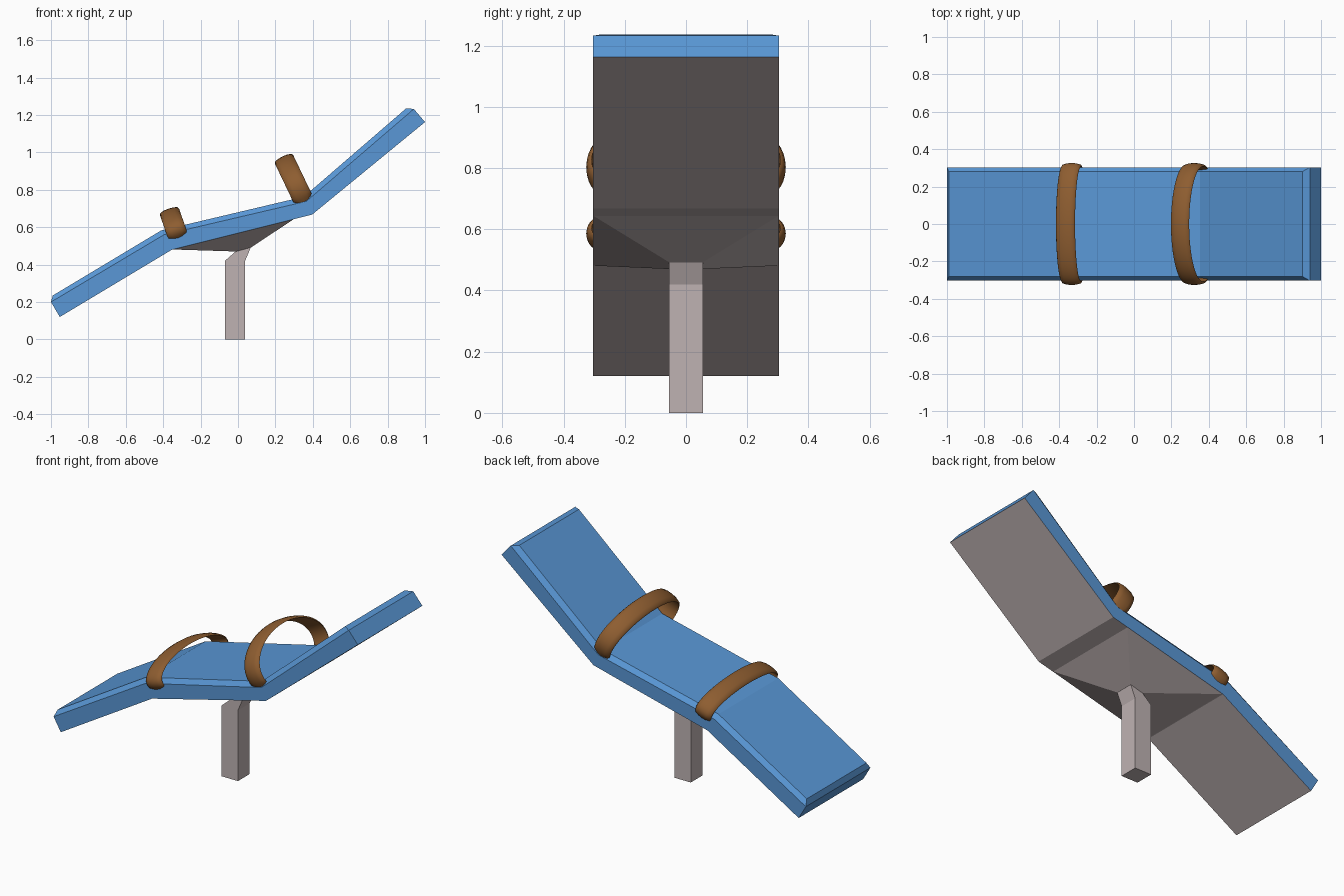
import bpy
import bmesh
from math import sin, cos, radians
from mathutils import Vector

if "Cube" in bpy.data.objects:
    bpy.data.objects.remove(bpy.data.objects["Cube"], do_unlink=True)


def material(name, rgb):
    mat = bpy.data.materials.new(name)
    mat.use_nodes = True
    mat.diffuse_color = (*rgb, 1)
    mat.node_tree.nodes["Principled BSDF"].inputs["Base Color"].default_value = (*rgb, 1)
    return mat


BLUE = material("blue padding", (0.10, 0.31, 0.67))
GREY = material("warm grey base", (0.52, 0.45, 0.45))
BROWN = material("brown leather", (0.27, 0.11, 0.03))


def loft(name, rings, mats):
    """Skin a list of closed rings and cap both ends."""
    bm = bmesh.new()
    rows = [[bm.verts.new(p) for p in ring] for ring in rings]
    n = len(rows[0])
    for a, b in zip(rows, rows[1:]):
        for i in range(n):
            j = (i + 1) % n
            bm.faces.new((a[i], a[j], b[j], b[i]))
    for row in (rows[0], rows[-1]):
        if n == 6:  # padded end: upright face plus bevel face
            bm.faces.new((row[0], row[1], row[2], row[5]))
            bm.faces.new((row[5], row[2], row[3], row[4]))
        else:
            bm.faces.new(row)
    bmesh.ops.recalc_face_normals(bm, faces=bm.faces)
    mesh = bpy.data.meshes.new(name)
    bm.to_mesh(mesh)
    bm.free()
    for mat in mats:
        mesh.materials.append(mat)
    obj = bpy.data.objects.new(name, mesh)
    bpy.context.collection.objects.link(obj)
    return obj


# Bent table top: bottom, shoulder and top profiles give a bevelled pad
HALF = 0.303
bottom = [(-0.953, 0.12), (-0.353, 0.48), (0.396, 0.667), (1.0, 1.162)]
shoulder = [(-1.0, 0.20), (-0.395, 0.56), (0.365, 0.738), (0.94, 1.232)]
top = [(-0.99, 0.235), (-0.41, 0.583), (0.352, 0.763), (0.90, 1.236)]
rings = []
for b, s, t in zip(bottom, shoulder, top):
    half_ring = [(b, HALF), (s, HALF), (t, HALF - 0.023)]
    right = [(p[0], -y, p[1]) for p, y in half_ring]
    left = [(p[0], y, p[1]) for p, y in half_ring]
    rings.append([right[0]] + left + right[:0:-1])
table = loft("table_top", rings, [BLUE, GREY])

# Grey underside: the faces spanning only bottom edge points
low = {tuple(round(c, 3) for c in p) for p in bottom}
for face in table.data.polygons:
    points = [table.data.vertices[i].co for i in face.vertices]
    if all((round(p.x, 3), round(p.z, 3)) in low for p in points):
        face.material_index = 1


def rect(x0, z0, x1, z1, y):
    return [(x0, -y, z0), (x1, -y, z1), (x1, y, z1), (x0, y, z0)]


# Tapered bracket and bent post under the table
loft("support_bracket", [rect(-0.353, 0.481, 0.30, 0.644, HALF),
                         rect(-0.01, 0.47, 0.07, 0.492, 0.055)], [GREY])
loft("post", [rect(-0.07, 0, 0.038, 0, 0.055),
              rect(-0.07, 0.42, 0.038, 0.42, 0.055),
              rect(-0.005, 0.477, 0.072, 0.50, 0.055)], [GREY])


def strap(name, base, direction, height, bulge):
    """Leather band arching over the table, leaning along direction."""
    up = Vector((direction[0], 0, direction[1])).normalized()
    along = Vector((up.z, 0, -up.x))
    origin = Vector((base[0], 0, base[1]))
    section = [(-1, 0), (-0.9, 0.55), (-0.5, 0.9), (0, 1),
               (0.5, 0.9), (0.9, 0.55), (1, 0), (0, -0.1)]
    steps = 40
    band = []
    for k in range(steps + 1):
        angle = radians(-22 + 224 * k / steps)
        width = 0.04 if k in (0, steps) else 0.054
        ring = []
        for w, h in section:
            thick = 0.018 * (h - 1)
            y = (0.326 + thick) * cos(angle)
            rise = bulge + (height - bulge + thick) * sin(angle)
            ring.append(origin + along * (w * width) + up * rise + Vector((0, y, 0)))
        band.append(ring)
    obj = loft(name, band, [BROWN])
    bpy.ops.object.select_all(action="DESELECT")
    obj.select_set(True)
    bpy.context.view_layer.objects.active = obj
    bpy.ops.object.shade_smooth_by_angle(angle=radians(50))


strap("lower_strap", (-0.318, 0.543), (-0.33, 0.95), 0.165, 0.045)
strap("upper_strap", (0.355, 0.735), (-0.43, 0.90), 0.27, 0.075)
